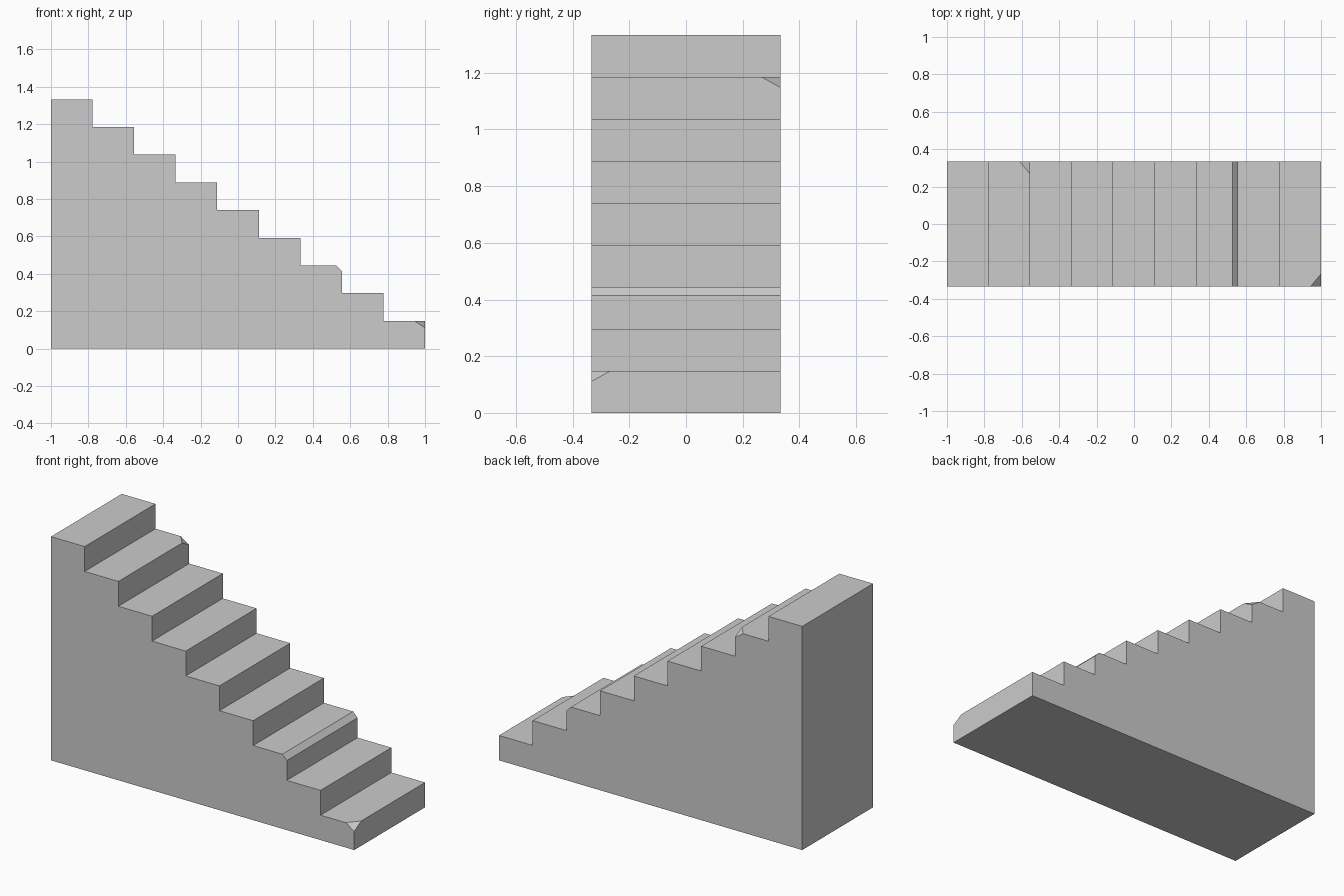
import bpy
import bmesh
from mathutils import Vector

if "Cube" in bpy.data.objects:
    bpy.data.objects.remove(bpy.data.objects["Cube"])

STEPS = 9
RUN = 2 / STEPS
RISE = (4 / 3) / STEPS
HALF = 1 / 3
CHAMFER = 0.2 * RISE
CHAMFERED_STEP = 6

# Side profile: base, then treads from the top down, one nose chamfered
profile = [(1, 0), (-1, 0)]
for i in range(STEPS):
    x0, x1, z = -1 + i * RUN, -1 + (i + 1) * RUN, (STEPS - i) * RISE
    profile.append((x0, z))
    if i == CHAMFERED_STEP:
        profile += [(x1 - CHAMFER, z), (x1, z - CHAMFER)]
    else:
        profile.append((x1, z))

# Extrude the profile across the width
bm = bmesh.new()
front = bm.faces.new([bm.verts.new((x, -HALF, z)) for x, z in profile])
ext = bmesh.ops.extrude_face_region(bm, geom=[front], use_keep_orig=True)
moved = [g for g in ext["geom"] if isinstance(g, bmesh.types.BMVert)]
bmesh.ops.translate(bm, verts=moved, vec=(0, 2 * HALF, 0))


def chip_corner(corner, amounts):
    """Slice one three-edged corner off, by a set distance along each axis."""
    corner = Vector(corner)
    v = min(bm.verts, key=lambda p: (p.co - corner).length)
    tips = []
    for e in list(v.link_edges):
        d = e.other_vert(v).co - v.co
        axis = max(range(3), key=lambda k: abs(d[k]))
        tips.append(bmesh.utils.edge_split(e, v, amounts[axis] / d.length)[1])
    for a, b in ((0, 1), (1, 2), (2, 0)):
        bmesh.ops.connect_verts(bm, verts=[tips[a], tips[b]])
    bmesh.ops.delete(bm, geom=[v], context='VERTS')
    bm.faces.new(tips)


# Chipped corners on the second and the lowest tread
chip = (RUN / 4, HALF / 5, RISE / 4)
chip_corner((-1 + 2 * RUN, HALF, (STEPS - 1) * RISE), chip)
chip_corner((1, -HALF, RISE), chip)

bmesh.ops.recalc_face_normals(bm, faces=bm.faces)
mesh = bpy.data.meshes.new("staircase")
bm.to_mesh(mesh)
bm.free()
bpy.context.collection.objects.link(bpy.data.objects.new("staircase", mesh))
